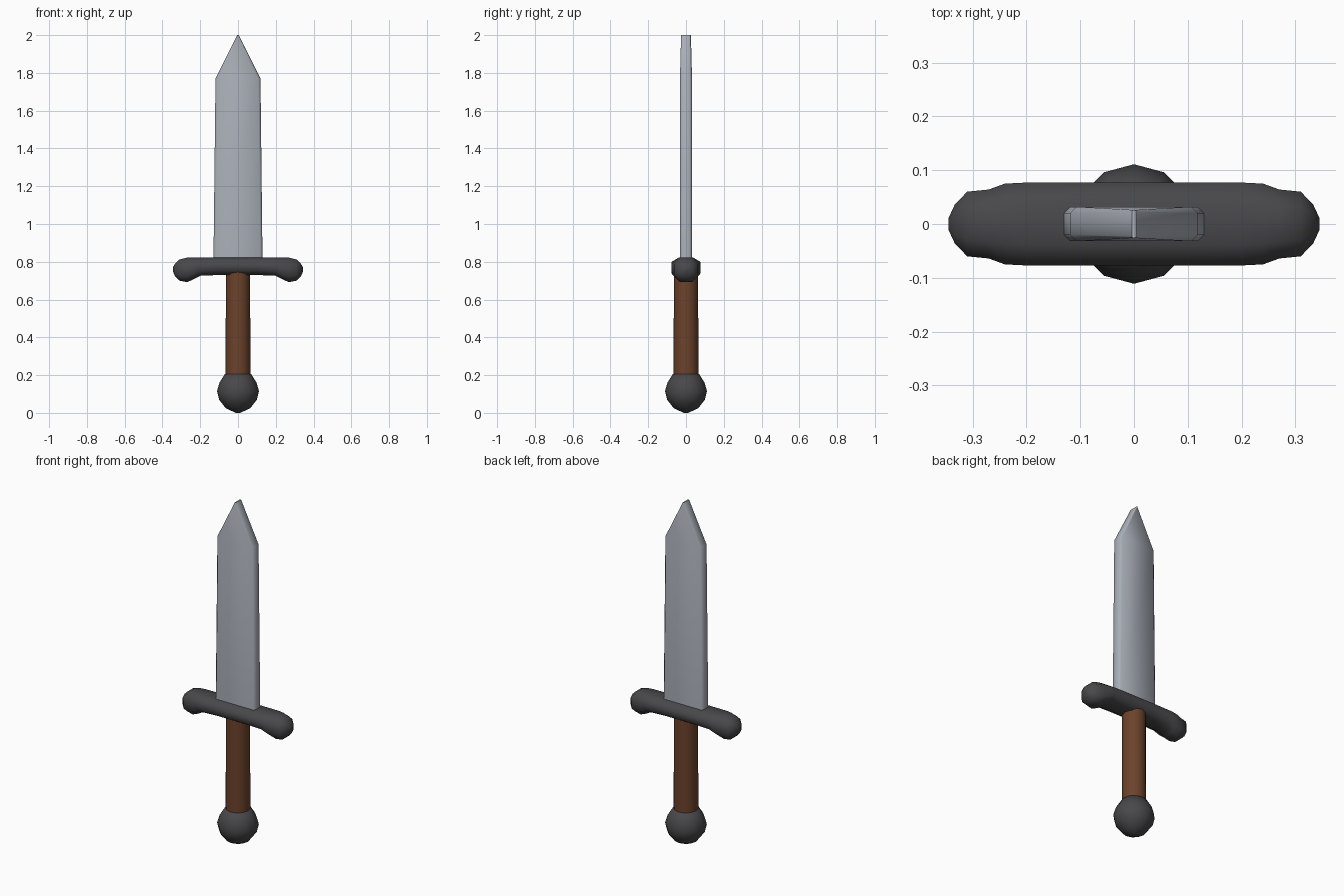
import bpy, bmesh
from math import pi, sin, cos, radians

cube = bpy.data.objects.get("Cube")
if cube:
    bpy.data.objects.remove(cube, do_unlink=True)


def material(name, color):
    m = bpy.data.materials.new(name)
    m.use_nodes = True
    m.diffuse_color = (*color, 1)
    bsdf = next(n for n in m.node_tree.nodes if n.type == 'BSDF_PRINCIPLED')
    bsdf.inputs["Base Color"].default_value = (*color, 1)
    return m


steel = material("steel", (0.40, 0.43, 0.48))
iron = material("dark iron", (0.065, 0.065, 0.07))
wood = material("brown wood", (0.15, 0.055, 0.025))


def loft(name, rings, mat, angle):
    """Skin a closed body through rings that share a point count."""
    bm = bmesh.new()
    loops = [[bm.verts.new(p) for p in ring] for ring in rings]
    n = len(loops[0])
    for a, b in zip(loops, loops[1:]):
        for i in range(n):
            j = (i + 1) % n
            bm.faces.new((a[i], a[j], b[j], b[i]))
    bm.faces.new(loops[0])
    bm.faces.new(loops[-1])
    bmesh.ops.recalc_face_normals(bm, faces=bm.faces)
    mesh = bpy.data.meshes.new(name)
    bm.to_mesh(mesh)
    bm.free()
    ob = bpy.data.objects.new(name, mesh)
    bpy.context.collection.objects.link(ob)
    mesh.materials.append(mat)
    bpy.ops.object.select_all(action='DESELECT')
    bpy.context.view_layer.objects.active = ob
    ob.select_set(True)
    bpy.ops.object.shade_smooth_by_angle(angle=radians(angle))
    return ob


def lathe(name, profile, sides, mat, angle):
    turns = [2 * pi * i / sides for i in range(sides)]
    rings = [[(r * cos(t), r * sin(t), z) for t in turns] for r, z in profile]
    return loft(name, rings, mat, angle)


# Blade: flat bar with chamfered long edges and a wedge tip
def blade_ring(w, d, z, c):
    return [(w, d - c, z), (w - c, d, z), (c - w, d, z), (-w, d - c, z),
            (-w, c - d, z), (c - w, -d, z), (w - c, -d, z), (w, c - d, z)]


loft("blade", [blade_ring(0.13, 0.032, 0.79, 0.012),
               blade_ring(0.119, 0.032, 1.77, 0.012),
               blade_ring(0.004, 0.026, 2.0, 0.003)], steel, 50)


# Crossguard: octagonal bar swelling into drooping knobs at both ends
def guard_ring(x, d, low, high):
    mid, h = (low + high) / 2, (high - low) / 2
    k = 0.5
    pts = [(1, -k), (1, k), (k, 1), (-k, 1), (-1, k), (-1, -k), (-k, -1), (k, -1)]
    return [(x, d * u, mid + h * v) for u, v in pts]


half = [(0.10, 0.077, 0.73, 0.822), (0.20, 0.077, 0.726, 0.822),
        (0.24, 0.075, 0.705, 0.822), (0.27, 0.064, 0.692, 0.822),
        (0.31, 0.06, 0.70, 0.812), (0.333, 0.036, 0.722, 0.79),
        (0.345, 0.01, 0.75, 0.77)]
stations = [(-s[0], *s[1:]) for s in reversed(half)] + half
loft("crossguard", [guard_ring(*s) for s in stations], iron, 60)

# Grip
lathe("grip", [(0.066, 0.17), (0.064, 0.75)], 12, wood, 60)

# Pommel
lathe("pommel", [(0.012, 0.0), (0.065, 0.025), (0.1, 0.07), (0.111, 0.115),
                 (0.098, 0.16), (0.07, 0.205), (0.06, 0.207)], 12, iron, 60)
